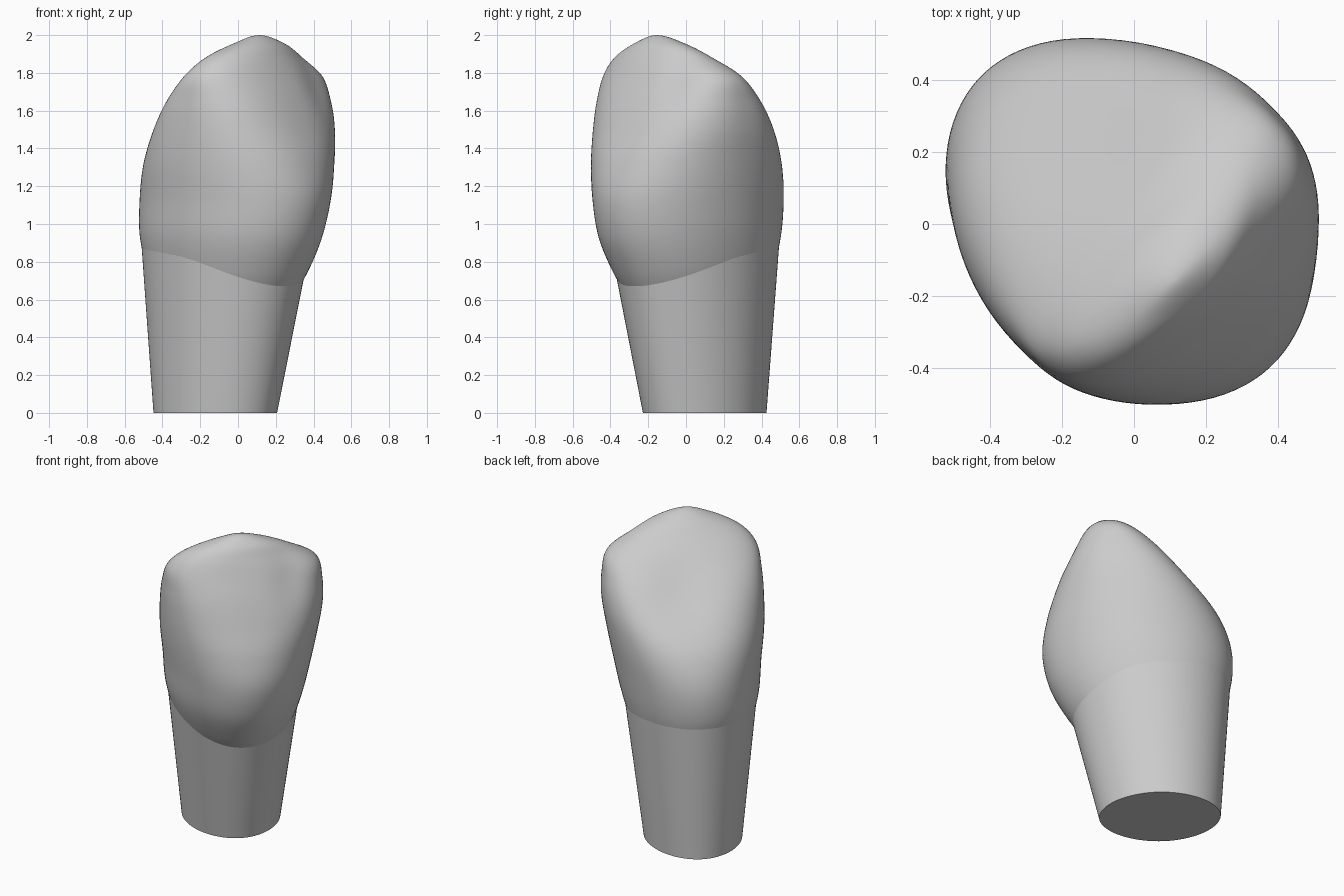
import bpy
import bmesh
import math

cube = bpy.data.objects.get("Cube")
if cube:
    bpy.data.objects.remove(cube, do_unlink=True)

SIDES = 96
STEPS = 8

grey = bpy.data.materials.new("plain_grey")
grey.use_nodes = True
colour = (0.6, 0.6, 0.6, 1)
grey.diffuse_color = colour
grey.node_tree.nodes["Principled BSDF"].inputs["Base Color"].default_value = colour


def bump(value, centre, width):
    return math.exp(-((value - centre) / width) ** 2)


def spline(rows):
    """Smooth path through the section rows, rounded over at the last one."""
    first = [2 * a - b for a, b in zip(rows[0], rows[1])]
    last = [2 * a - b for a, b in zip(rows[-1], rows[-2])]
    last[0] = rows[-2][0]
    pts = [first] + [list(r) for r in rows] + [last]
    result = []
    for i in range(1, len(pts) - 2):
        for s in range(STEPS):
            t = s / STEPS
            result.append([
                b + t * (c - a) / 2 + t * t * (2 * a - 5 * b + 4 * c - d) / 2
                + t ** 3 * (3 * b - a - 3 * c + d) / 2
                for a, b, c, d in zip(*pts[i - 1:i + 3])])
    return result + [list(rows[-1])]


def section(row, sculpt):
    """Rounded outline; u runs side to side, v towards the outer face."""
    z, u_min, u_max, v_min, v_max, v_mid, power = row
    u_mid, u_half = (u_min + u_max) / 2, (u_max - u_min) / 2
    ring = []
    for i in range(SIDES):
        angle = math.tau * (i + 0.5) / SIDES
        c, s = math.cos(angle), math.sin(angle)
        u = u_mid + u_half * math.copysign(abs(c) ** (2 / power), c)
        depth = v_max - v_mid if s > 0 else v_mid - v_min
        v = v_mid + depth * math.copysign(abs(s) ** (2 / power), s)
        if sculpt:
            v += sculpt(u, z, s)
        ring.append(((u + v) * math.sqrt(0.5), (u - v) * math.sqrt(0.5), z))
    return ring


def loft(name, sections, sculpt=None):
    bm = bmesh.new()
    rings = [[bm.verts.new(p) for p in section(r, sculpt)] for r in sections]
    for low, high in zip(rings, rings[1:]):
        for i in range(SIDES):
            j = (i + 1) % SIDES
            bm.faces.new((low[i], low[j], high[j], high[i]))
    bm.faces.new(rings[0])
    bm.faces.new(rings[-1])
    bmesh.ops.remove_doubles(bm, verts=bm.verts, dist=0.0005)
    bmesh.ops.recalc_face_normals(bm, faces=bm.faces)
    mesh = bpy.data.meshes.new(name)
    bm.to_mesh(mesh)
    bm.free()
    mesh.materials.append(grey)
    obj = bpy.data.objects.new(name, mesh)
    bpy.context.collection.objects.link(obj)
    bpy.ops.object.select_all(action="DESELECT")
    obj.select_set(True)
    bpy.context.view_layer.objects.active = obj
    bpy.ops.object.shade_smooth_by_angle(angle=math.radians(50))
    return obj


def crown_relief(u, z, s):
    """Hollow on the inner slope, shallow groove on the outer face."""
    if s < 0:
        return -s * 0.06 * bump(z, 1.62, 0.18) * bump(u, 0.1, 0.25)
    return -s * 0.025 * bump(z, 1.75, 0.18) * bump(u, 0.27, 0.12)


# Straight tapered root, with its top hidden inside the crown
loft("root", [
    (0, -0.31, 0.28, -0.52, 0.21, -0.155, 1.92),
    (0.95, -0.415, 0.39, -0.58, 0.435, -0.07, 1.97),
])

# Crown: z, side limits, inner and outer limits, widest depth, squareness
loft("crown", spline([
    (0.6, -0.31, 0.28, -0.46, 0.32, -0.1, 2),
    (0.75, -0.375, 0.35, -0.53, 0.42, -0.08, 2),
    (0.93, -0.425, 0.4, -0.585, 0.51, -0.05, 1.97),
    (1.13, -0.445, 0.44, -0.585, 0.55, -0.02, 1.97),
    (1.32, -0.465, 0.475, -0.52, 0.525, 0, 2.1),
    (1.5, -0.47, 0.5, -0.4, 0.465, 0.03, 2.3),
    (1.65, -0.465, 0.495, -0.27, 0.41, 0.06, 2.35),
    (1.78, -0.445, 0.46, -0.125, 0.355, 0.1, 2.15),
    (1.88, -0.355, 0.31, -0.005, 0.31, 0.14, 2),
    (1.955, -0.19, 0.15, 0.085, 0.265, 0.18, 2),
    (2, -0.03, -0.03, 0.19, 0.19, 0.19, 2),
]), crown_relief)
